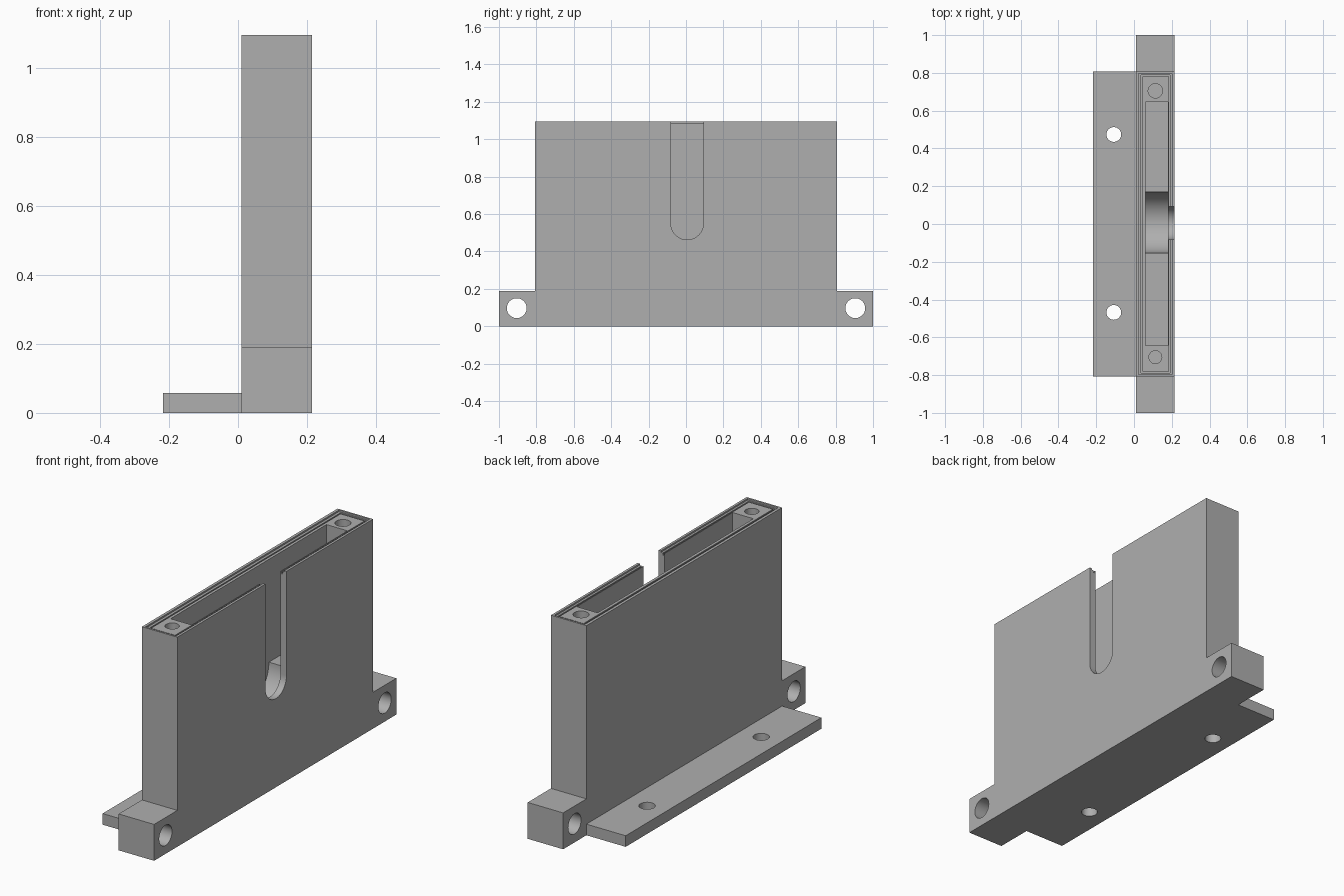
import bpy
import bmesh
import math
from mathutils import Matrix, Vector

if "Cube" in bpy.data.objects:
    bpy.data.objects.remove(bpy.data.objects["Cube"])

grey = bpy.data.materials.new("plain grey")
grey.use_nodes = True
COLOUR = (0.43, 0.43, 0.43, 1)
grey.diffuse_color = COLOUR
grey.node_tree.nodes["Principled BSDF"].inputs["Base Color"].default_value = COLOUR

X0, X1 = 0.01, 0.215      # housing thickness
HALF, TOP = 0.808, 1.095  # housing half length and height
EAR = 0.19                # ear height
LEDGE = TOP - 0.008       # recessed rim level


def make(name, bm):
    bmesh.ops.recalc_face_normals(bm, faces=bm.faces)
    mesh = bpy.data.meshes.new(name)
    bm.to_mesh(mesh)
    bm.free()
    mesh.materials.append(grey)
    obj = bpy.data.objects.new(name, mesh)
    bpy.context.collection.objects.link(obj)
    return obj


def box(name, x, y, z):
    bm = bmesh.new()
    spans = (x, y, z)
    size = [b - a for a, b in spans]
    mid = Vector([(a + b) / 2 for a, b in spans])
    bmesh.ops.create_cube(bm, matrix=Matrix.Translation(mid) @ Matrix.Diagonal((*size, 1)))
    return make(name, bm)


def rod(name, centre, radius, length, axis="Z", sides=48):
    bm = bmesh.new()
    turn = Matrix.Rotation(math.pi / 2, 4, "Y") if axis == "X" else Matrix()
    bmesh.ops.create_cone(bm, cap_ends=True, segments=sides, radius1=radius, radius2=radius,
                          depth=length, matrix=Matrix.Translation(centre) @ turn)
    return make(name, bm)


def extrude_x(name, outline, x0, x1):
    bm = bmesh.new()
    face = bm.faces.new([bm.verts.new((x0, y, z)) for y, z in outline])
    new = bmesh.ops.extrude_face_region(bm, geom=[face])["geom"]
    bmesh.ops.translate(bm, vec=(x1 - x0, 0, 0),
                        verts=[v for v in new if isinstance(v, bmesh.types.BMVert)])
    return make(name, bm)


def combine(target, tool, operation="DIFFERENCE"):
    mod = target.modifiers.new("combine", "BOOLEAN")
    mod.operation, mod.solver, mod.object = operation, "EXACT", tool
    bpy.context.view_layer.objects.active = target
    bpy.ops.object.modifier_apply(modifier=mod.name)
    bpy.data.objects.remove(tool)


# Housing with mounting ears
housing = extrude_x("housing", [(-1, 0), (1, 0), (1, EAR), (HALF, EAR), (HALF, TOP),
                                (-HALF, TOP), (-HALF, EAR), (-1, EAR)], X0, X1)

# Base flange
combine(housing, box("flange", (-0.217, X0 + 0.05), (-HALF, HALF), (0, 0.058)), "UNION")

# Recessed rim for the lid
combine(housing, box("rim_cut", (X0 + 0.015, X1 - 0.013), (0.01 - HALF, HALF - 0.01),
                     (LEDGE, TOP + 0.1)))

# Narrow seal groove
groove = box("groove_cut", (0.038, 0.191), (-0.79, 0.79), (LEDGE - 0.012, LEDGE + 0.05))
core = box("groove_core", (0.045, 0.184), (-0.782, 0.782), (LEDGE - 0.1, LEDGE + 0.1))
combine(groove, core)
combine(housing, groove)

# Inner cavity with a half-round well in its floor
combine(housing, box("cavity_cut", (0.06, 0.18), (-0.642, 0.645), (0.55, TOP + 0.1)))
combine(housing, rod("well_cut", (0.12, 0.008, 0.55), 0.161, 0.12, "X", 64))

# Round-ended slot through the side wall
arc = [math.pi * (1 + i / 24) for i in range(25)]
slot = [(0.006 + 0.087 * math.cos(a), 0.55 + 0.087 * math.sin(a)) for a in arc]
slot += [(0.093, TOP + 0.1), (-0.081, TOP + 0.1)]
combine(housing, extrude_x("slot_cut", slot, 0.15, X1 + 0.1))

# Ear, flange and lid screw holes
for side in (-1, 1):
    combine(housing, rod("ear_hole", (0.11, side * 0.905, 0.097), 0.053, 0.6, "X"))
    combine(housing, rod("flange_hole", (-0.107, 0.003 + side * 0.471, 0.03), 0.039, 0.3))
    combine(housing, rod("screw_hole", (0.113, side * 0.705, TOP), 0.036 + side * 0.002, 0.3))

# Smooth the round walls, keep the edges sharp
bpy.ops.object.select_all(action="DESELECT")
housing.select_set(True)
bpy.context.view_layer.objects.active = housing
bpy.ops.object.shade_smooth_by_angle(angle=math.radians(30))
